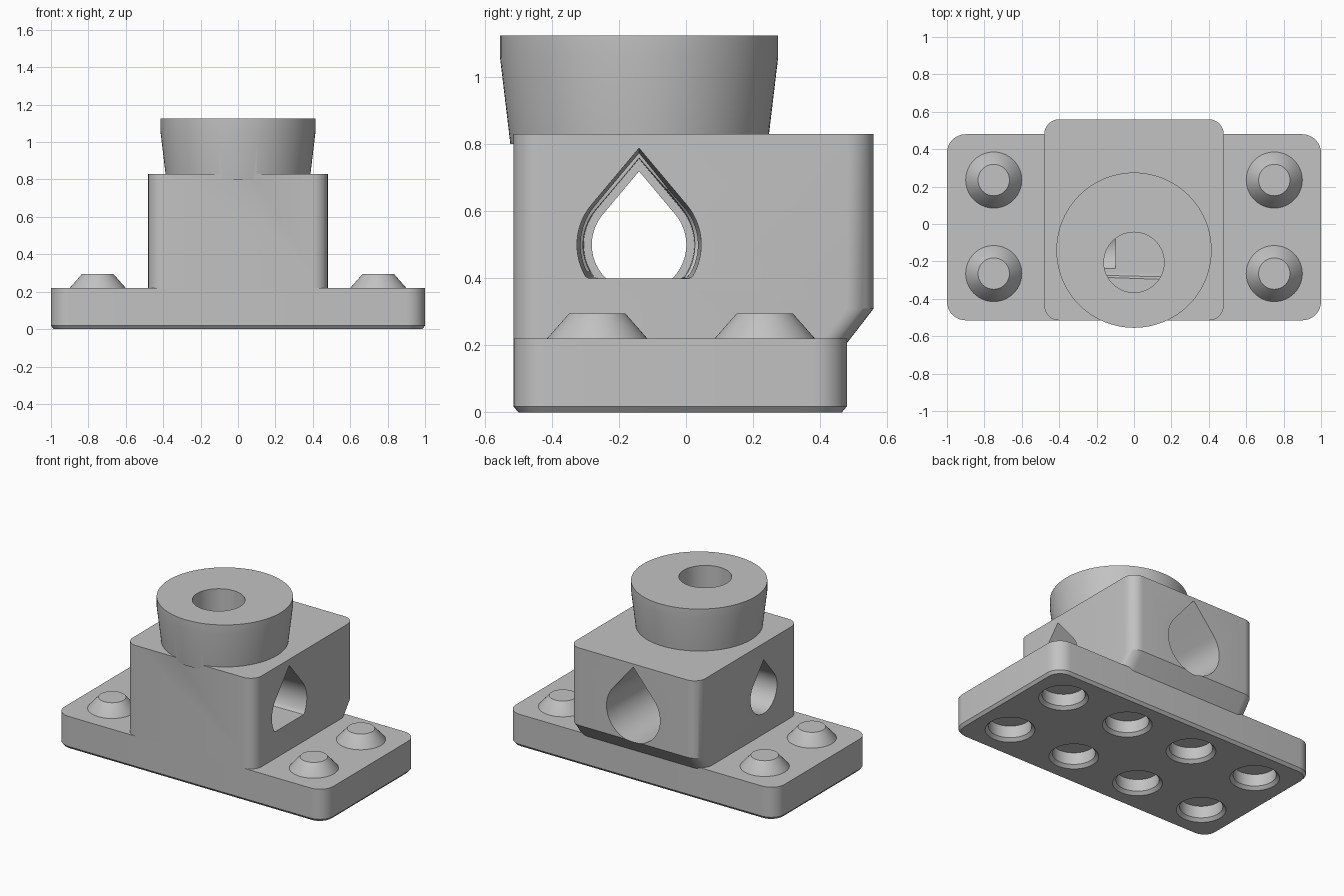
import bpy, bmesh, math
from mathutils import Vector

old = bpy.data.objects.get("Cube")
if old:
    bpy.data.objects.remove(old, do_unlink=True)

grey = bpy.data.materials.new("plain grey")
grey.use_nodes = True
colour = (0.54, 0.54, 0.54, 1)
grey.diffuse_color = colour
grey.node_tree.nodes["Principled BSDF"].inputs["Base Color"].default_value = colour


# ---- helpers ----
def loft(name, loops):
    """Skin a stack of equal-length loops and cap both ends."""
    bm = bmesh.new()
    rings = [[bm.verts.new(p) for p in loop] for loop in loops]
    n = len(rings[0])
    for a, b in zip(rings, rings[1:]):
        for i in range(n):
            j = (i + 1) % n
            bm.faces.new((a[i], a[j], b[j], b[i]))
    bm.faces.new(rings[0][::-1])
    bm.faces.new(rings[-1])
    bmesh.ops.recalc_face_normals(bm, faces=bm.faces)
    mesh = bpy.data.meshes.new(name)
    bm.to_mesh(mesh)
    bm.free()
    mesh.materials.append(grey)
    ob = bpy.data.objects.new(name, mesh)
    bpy.context.collection.objects.link(ob)
    return ob


def circle(x, y, z, r, n=64):
    return [Vector((x + r * math.cos(math.tau * i / n),
                    y + r * math.sin(math.tau * i / n), z)) for i in range(n)]


def rounded_rect(x, y0, y1, z, r, n=8):
    pts = []
    corners = ((x - r, y1 - r), (r - x, y1 - r), (r - x, y0 + r), (x - r, y0 + r))
    for k, (cx, cy) in enumerate(corners):
        for i in range(n + 1):
            a = (k + i / n) * math.pi / 2
            pts.append(Vector((cx + r * math.cos(a), cy + r * math.sin(a), z)))
    return pts


def teardrop(axis, at, centre, r, floor=0.0, n=48):
    """Round below, pointed above, facing along x or y."""
    start = math.radians(40)
    pts = [(0, r / math.sin(start))]
    for i in range(n + 1):
        a = math.pi - start + (math.pi + 2 * start) * i / n
        a += math.radians(0)
        pts.append((r * math.cos(a), r * math.sin(a)))
    loop = []
    for u, v in pts:
        z = max(0.5 + v, floor)
        loop.append(Vector((at, centre + u, z) if axis == "x" else (centre + u, at, z)))
    return loop


def boolean(target, tool, operation):
    mod = target.modifiers.new("cut", "BOOLEAN")
    mod.operation, mod.solver, mod.object = operation, "EXACT", tool
    bpy.context.view_layer.objects.active = target
    bpy.ops.object.modifier_apply(modifier=mod.name)
    bpy.data.objects.remove(tool, do_unlink=True)


# ---- base plate with rounded corners and chamfered underside ----
front, back = -0.515, 0.48
base = loft("base_plate", [
    rounded_rect(0.985, front + 0.015, back - 0.015, 0, 0.085),
    rounded_rect(1, front, back, 0.018, 0.1),
    rounded_rect(1, front, back, 0.22, 0.1)])

# ---- sockets under the plate ----
rows = (-0.265, 0.235)
for x in (-0.75, -0.25, 0.25, 0.75):
    for y in rows:
        boolean(base, loft("socket", [circle(x, y, -0.02, 0.15), circle(x, y, 0, 0.15),
                                      circle(x, y, 0.02, 0.13), circle(x, y, 0.1, 0.13)]),
                "DIFFERENCE")

# ---- conical studs on the plate ----
studs = [loft("stud", [circle(x, y, 0.215, 0.152), circle(x, y, 0.22, 0.15),
                       circle(x, y, 0.295, 0.084)])
         for x in (-0.75, 0.75) for y in rows]

# ---- main block, undercut at the back ----
block = loft("main_block", [
    rounded_rect(0.48, front, 0.475, 0.2, 0.08),
    rounded_rect(0.48, front, 0.56, 0.31, 0.08),
    rounded_rect(0.48, front, 0.56, 0.83, 0.08)])

# ---- flared collar ----
cy = -0.14
boolean(block, loft("collar", [circle(0, cy, 0.8, 0.384, 96), circle(0, cy, 1.06, 0.415, 96),
                               circle(0, cy, 1.125, 0.415, 96)]), "UNION")

# ---- bores: side chamber, side outlet, back port, back passage, top hole ----
bores = [
    [teardrop("x", 0.5, cy, 0.186, 0.4), teardrop("x", -0.2, cy, 0.165, 0.4)],
    [teardrop("x", -0.5, cy, 0.141), teardrop("x", -0.1, cy, 0.141)],
    [teardrop("y", 0.6, 0, 0.2), teardrop("y", 0.06, 0, 0.185)],
    [teardrop("y", 0.1, 0, 0.155, 0.4), teardrop("y", -0.13, 0, 0.15, 0.4)],
    [circle(0, -0.205, 0.42, 0.161), circle(0, -0.205, 1.2, 0.161)],
]
for loops in bores:
    boolean(block, loft("bore", loops), "DIFFERENCE")

# ---- smooth curved walls, keep edges sharp ----
bpy.ops.object.select_all(action="DESELECT")
for ob in [base, block] + studs:
    ob.select_set(True)
bpy.context.view_layer.objects.active = block
bpy.ops.object.shade_smooth_by_angle(angle=math.radians(25))
